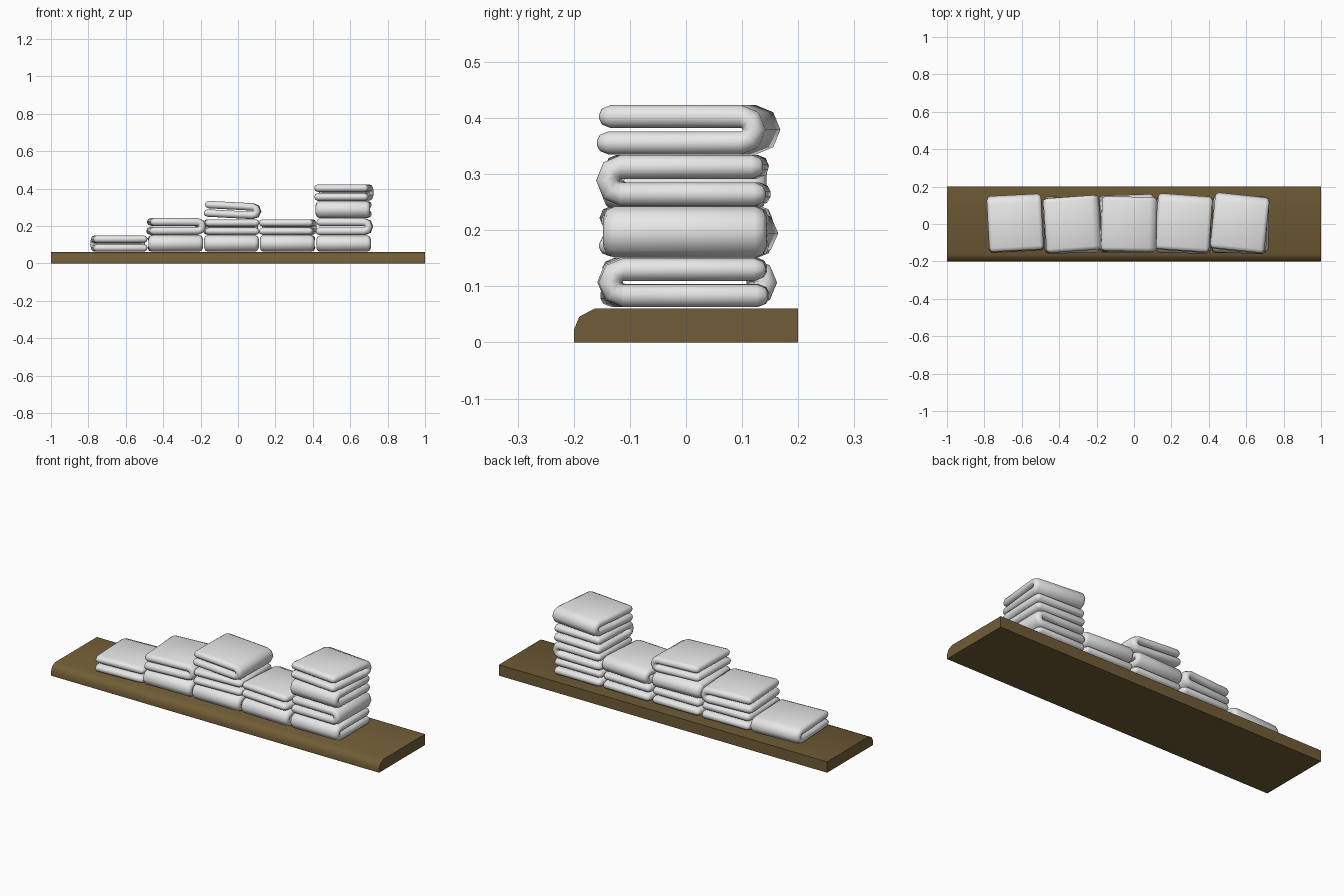
import bpy, bmesh, math
from mathutils import Matrix, Vector

if "Cube" in bpy.data.objects:
    bpy.data.objects.remove(bpy.data.objects["Cube"])

def material(name, rgb):
    m = bpy.data.materials.new(name)
    m.diffuse_color = (*rgb, 1)
    m.use_nodes = True
    m.node_tree.nodes["Principled BSDF"].inputs["Base Color"].default_value = m.diffuse_color
    return m

CLOTH = material("pale grey cloth", (0.8, 0.8, 0.8))
WOOD = material("dark wood", (0.165, 0.108, 0.037))

def finish(bm, name, mat, angle):
    bmesh.ops.recalc_face_normals(bm, faces=bm.faces)
    me = bpy.data.meshes.new(name)
    bm.to_mesh(me)
    bm.free()
    me.materials.append(mat)
    ob = bpy.data.objects.new(name, me)
    bpy.context.collection.objects.link(ob)
    bpy.context.view_layer.objects.active = ob
    ob.select_set(True)
    bpy.ops.object.shade_smooth_by_angle(angle=math.radians(angle))
    ob.select_set(False)
    return ob

# shelf board with a rounded front top edge
profile = [(-.2, 0), (-.2, .022), (-.19, .046), (-.163, .06), (.2, .06), (.2, 0)]
bm = bmesh.new()
ends = [[bm.verts.new((x, y, z)) for y, z in profile] for x in (-1, 1)]
for e in ends:
    bm.faces.new(e)
for i in range(6):
    j = (i + 1) % 6
    bm.faces.new((ends[0][i], ends[0][j], ends[1][j], ends[1][i]))
finish(bm, "shelf_board", WOOD, 40)

HALF, T, R = .146, .0205, .0235   # half width, half thickness, fold radius

def section(s):
    """Rounded slab outline (sideways, normal); s shrinks it towards the hem."""
    w, t = HALF - T * (1 - s), T * s
    q = [(w - t, t), (w - .3 * t, .71 * t), (w, 0), (w - .3 * t, -.71 * t), (w - t, -t)]
    return q + [(-a, b) for a, b in reversed(q)]

def towel(name, x, z, height, yaw, tilt=0):
    # U-shaped path: (y, z, direction, section scale), fold at -y
    hem = [(.146, .25), (.141, .71), (.126, 1), (0, 1)]
    path = [(y, T, 0, s) for y, s in hem]
    for k in range(5):
        a = math.pi * k / 4
        path.append((-.112 - R * math.sin(a), T + R - R * math.cos(a), a, 1))
    path += [(y - .004, T + 2 * R, math.pi, s) for y, s in reversed(hem)]
    bm = bmesh.new()
    rings = []
    for y, pz, a, s in path:
        # outward normal points away from the fold centre
        n = Vector((0, -math.sin(a), -math.cos(a)))
        rings.append([bm.verts.new(Vector((u, y, pz)) + n * t) for u, t in section(s)])
    for r0, r1 in zip(rings, rings[1:]):
        for i in range(10):
            j = (i + 1) % 10
            bm.faces.new((r0[i], r0[j], r1[j], r1[i]))
    bm.faces.new(rings[0])
    bm.faces.new(rings[-1])
    full = 2 * (T + R)
    bm.transform(Matrix.Translation((x, 0, z))
                 @ Matrix.Rotation(math.radians(tilt), 4, 'Y')
                 @ Matrix.Rotation(math.radians(yaw), 4, 'Z')
                 @ Matrix.Diagonal((1, 1, height / full, 1)))
    finish(bm, name, CLOTH, 50)

# stacks of folded towels: yaw 0 folds to the front, 90 to the right, 180 to the back
FRONT, RIGHT, BACK = 0, 90, 180
stacks = [
    (-.635, [(.063, .087, BACK + 3, 0)]),
    (-.335, [(.063, .089, FRONT + 1, 0), (.153, .09, RIGHT + 4, 0)]),
    (-.035, [(.063, .089, FRONT, 0), (.153, .083, BACK + 2, 0), (.243, .085, RIGHT - 1, 3)]),
    (.265, [(.063, .089, FRONT - 1, 0), (.153, .083, BACK - 4, 0)]),
    (.565, [(.063, .087, FRONT, 0), (.151, .091, RIGHT - 1, 0),
            (.243, .091, FRONT - 2, 0), (.335, .088, BACK - 6, 0)]),
]
for si, (x, towels) in enumerate(stacks, 1):
    for ti, (z, h, yaw, tilt) in enumerate(towels, 1):
        towel(f"towel_stack{si}_{ti}", x, z, h, yaw, tilt)
